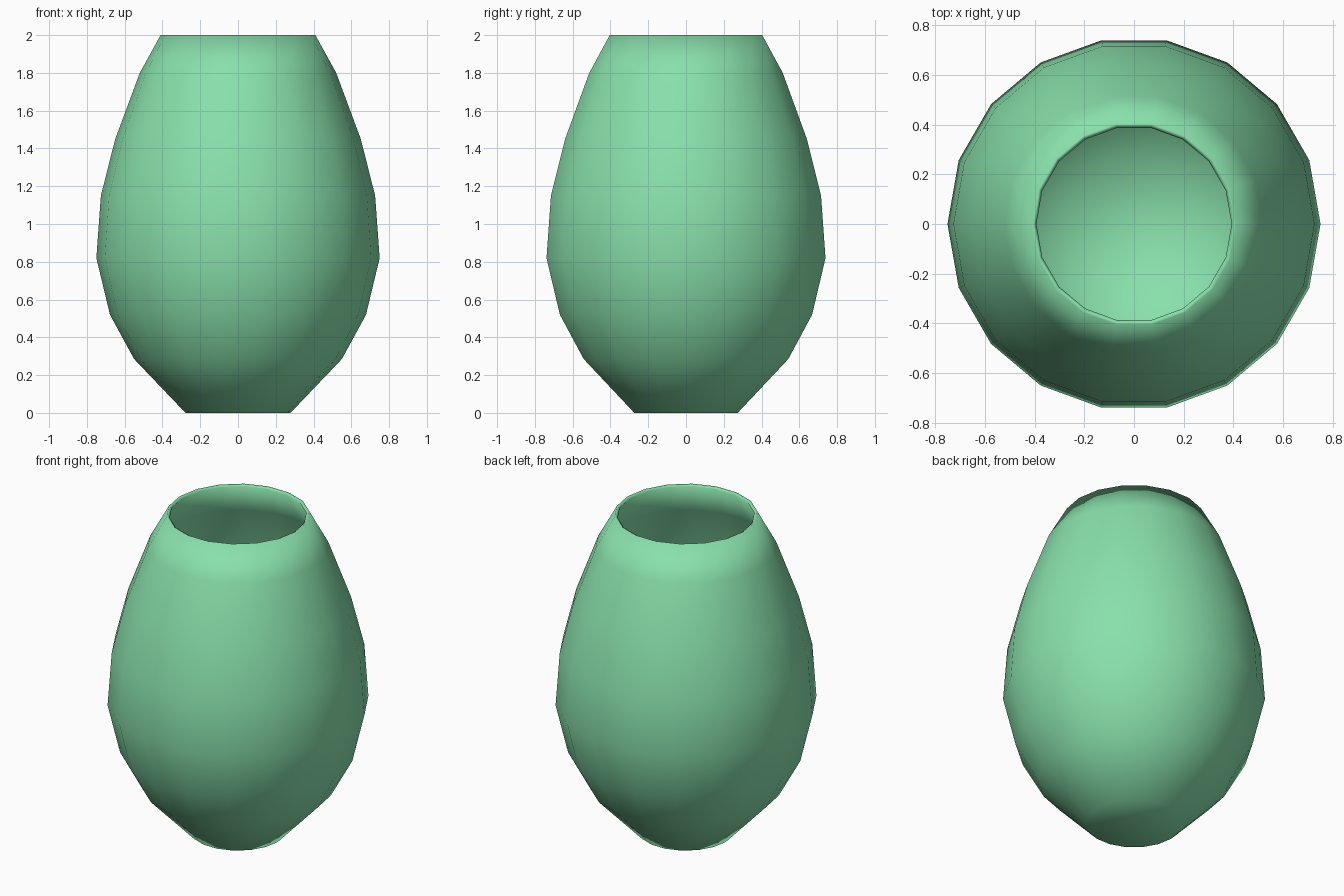
import bpy, bmesh, math

if "Cube" in bpy.data.objects:
    bpy.data.objects.remove(bpy.data.objects["Cube"])

SIDES = 18
# outer profile: (radius, height)
PROFILE = [(0.278, 0.0), (0.55, 0.285), (0.678, 0.52), (0.75, 0.82),
           (0.726, 1.15), (0.65, 1.45), (0.52, 1.80), (0.41, 2.0)]

green = bpy.data.materials.new("soft green")
green.diffuse_color = (0.25, 0.75, 0.41, 1)
green.use_nodes = True
green.node_tree.nodes["Principled BSDF"].inputs["Base Color"].default_value = green.diffuse_color

# vase shell: rings of the profile joined by quads, closed at the base
bm = bmesh.new()
rings = []
for r, z in PROFILE:
    rings.append([bm.verts.new((r * math.cos(2 * math.pi * i / SIDES),
                                r * math.sin(2 * math.pi * i / SIDES), z))
                  for i in range(SIDES)])
for low, high in zip(rings, rings[1:]):
    for i in range(SIDES):
        j = (i + 1) % SIDES
        bm.faces.new((low[i], low[j], high[j], high[i]))
bm.faces.new(rings[0][::-1])
for f in bm.faces:
    f.smooth = True

mesh = bpy.data.meshes.new("vase")
bm.to_mesh(mesh)
bm.free()
mesh.materials.append(green)
vase = bpy.data.objects.new("vase", mesh)
bpy.context.collection.objects.link(vase)

# thin wall with a rim, grown inwards
wall = vase.modifiers.new("wall", 'SOLIDIFY')
wall.thickness = 0.02
wall.offset = -1
